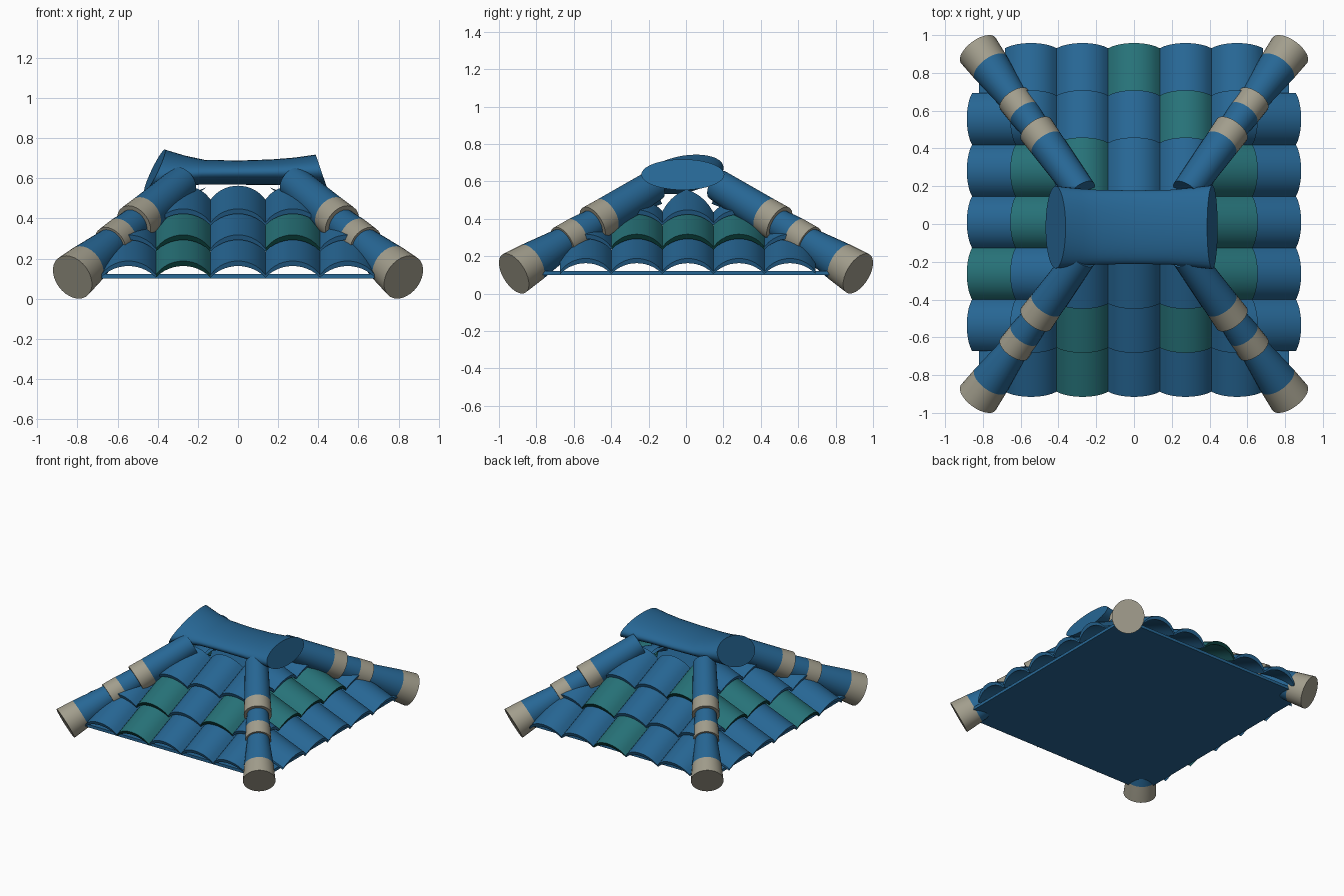
import bpy, bmesh, math
from mathutils import Vector

if "Cube" in bpy.data.objects:
    bpy.data.objects.remove(bpy.data.objects["Cube"])

def material(name, rgb):
    m = bpy.data.materials.new(name)
    m.diffuse_color = (*rgb, 1)
    m.use_nodes = True
    m.node_tree.nodes["Principled BSDF"].inputs["Base Color"].default_value = m.diffuse_color
    return m

BLUE = material("roof blue", (0.020, 0.135, 0.30))
TEAL = material("tile teal", (0.020, 0.170, 0.19))
DARK = material("dark teal", (0.003, 0.045, 0.04))
BONE = material("bone trim", (0.36, 0.34, 0.265))

def finish(bm, name, mats, angle=35):
    bmesh.ops.recalc_face_normals(bm, faces=bm.faces[:])
    me = bpy.data.meshes.new(name)
    bm.to_mesh(me)
    bm.free()
    ob = bpy.data.objects.new(name, me)
    bpy.context.collection.objects.link(ob)
    for m in mats:
        me.materials.append(m)
    bpy.ops.object.select_all(action='DESELECT')
    ob.select_set(True)
    bpy.context.view_layer.objects.active = ob
    bpy.ops.object.shade_smooth_by_angle(angle=math.radians(angle))
    return ob

def loft(bm, rings, mat_of):
    """Join rings of points into a closed tube with end caps."""
    vs = [[bm.verts.new(p) for p in r] for r in rings]
    n = len(vs[0])
    for i in range(len(vs) - 1):
        for j in range(n):
            k = (j + 1) % n
            f = bm.faces.new((vs[i][j], vs[i][k], vs[i + 1][k], vs[i + 1][j]))
            f.material_index = mat_of(i)
    bm.faces.new(vs[0]).material_index = mat_of(-1)
    bm.faces.new(vs[-1]).material_index = mat_of(len(vs) - 2)

UP = Vector((0, 0, 1))
HIP = Vector((0.825, 0.92, 0.107))          # lower end of the corner beams
RUN = Vector((-0.73, -1.0, 0.63))           # their direction up the hip

# Base plate
bm = bmesh.new()
bmesh.ops.create_cube(bm, size=1)
for v in bm.verts:
    v.co = Vector((v.co.x * 1.64, v.co.y * 1.74, v.co.z * 0.022 + 0.111))
finish(bm, "base_plate", [BLUE])

# Curved roof tiles: three stepped rows on each of the four slopes
W = 0.1365
def arc(rise, base, seg=12):
    R = (W * W + rise * rise) / (2 * rise)
    us = [W * (2 * i / seg - 1) for i in range(seg + 1)]
    return [(u, base + math.sqrt(R * R - u * u) - (R - rise)) for u in us]

SECTION = arc(0.074, 0.015) + arc(0.062, 0.0)[::-1]
A = math.atan(0.4)

def slope(name, out, edge, step, centre, teal):
    out = Vector(out)
    lat = Vector((abs(out.y), abs(out.x), 0))
    climb = -out * math.cos(A) + UP * math.sin(A)
    nrm = out * math.sin(A) + UP * math.cos(A)
    bm = bmesh.new()
    for row in range(3):
        for col in range(-2, 3):
            lip = (out * (edge - 0.033 - row * step) + lat * (centre + col * 2 * W)
                   + UP * (0.105 + row * 0.13))
            length = 0.31
            rings = [[lip + lat * u + nrm * h + climb * s for u, h in SECTION]
                     for s in (0, length)]
            if (row, col) in teal:
                loft(bm, rings, lambda i: 2 if i == -1 else 1)
            else:
                loft(bm, rings, lambda i: 0)
    # trim the tiles along the hips
    for sx in (-1, 1):
        for sy in (-1, 1):
            if out.x * sx + out.y * sy < 0:
                continue
            n = Vector((sx, 0.73 * -sy, 0))
            if out.x:
                n = -n
            bmesh.ops.bisect_plane(bm, geom=bm.verts[:] + bm.edges[:] + bm.faces[:],
                                   plane_co=(HIP.x * sx, HIP.y * sy, 0), plane_no=n,
                                   clear_outer=True)
    finish(bm, name, [BLUE, TEAL, DARK])

slope("front_tiles", (0, -1, 0), 0.915, 0.233, 0, {(0, -1), (1, -1), (1, 1)})
slope("back_tiles", (0, 1, 0), 0.958, 0.25, 0, {(0, 0), (1, 1), (2, -1)})
slope("right_tiles", (1, 0, 0), 0.885, 0.23, 0.01, {(1, -1), (1, 0), (1, 1)})
slope("left_tiles", (-1, 0, 0), 0.885, 0.23, 0.01, {(0, -1), (1, 0), (1, 1)})

# Corner beams: three tapered pieces, each with a bone band at its lower end
PROFILE = [(0, .120), (.09, .110), (.26, .082), (.26, .095), (.335, .091),
           (.42, .080), (.42, .103), (.495, .098), (.75, .085)]
BANDS = (-1, 0, 2, 3, 5, 6)
for sx, xn in ((-1, "left"), (1, "right")):
    for sy, yn in ((-1, "front"), (1, "back")):
        mir = Vector((sx, sy, 1))
        run = RUN * mir
        side = run.cross(UP).normalized()
        top = side.cross(run).normalized()
        rings = []
        for d, r in PROFILE:
            c = HIP * mir + run * d
            rings.append([c + side * r * 0.95 * math.cos(t) + top * r * math.sin(t)
                          for t in (2 * math.pi * k / 28 for k in range(28))])
        bm = bmesh.new()
        loft(bm, rings, lambda i: 1 if i in BANDS else 0)
        finish(bm, f"{yn}_{xn}_hip_beam", [BLUE, BONE])

# Ridge log: flat oval barrel flared and skewed at its ends
# centre x, centre z, sideways axis (y, z), upright axis (x, z)
SECTIONS = [(-.415, .637, (.218, .035), (.053, .100)),
            (-.30, .633, (.205, .018), (.035, .078)),
            (-.18, .630, (.197, .004), (.012, .062)),
            (0, .628, (.195, 0), (0, .060)),
            (.18, .630, (.197, 0), (-.008, .064)),
            (.30, .632, (.208, 0), (-.018, .071)),
            (.415, .636, (.222, 0), (-.028, .082))]
rings = []
for x, z, (ay, az), (bx, bz) in SECTIONS:
    rings.append([Vector((x + bx * math.sin(t), -0.017 + ay * math.cos(t),
                          z + az * math.cos(t) + bz * math.sin(t)))
                  for t in (2 * math.pi * k / 40 for k in range(40))])
bm = bmesh.new()
loft(bm, rings, lambda i: 0)
finish(bm, "ridge_log", [BLUE], 40)
